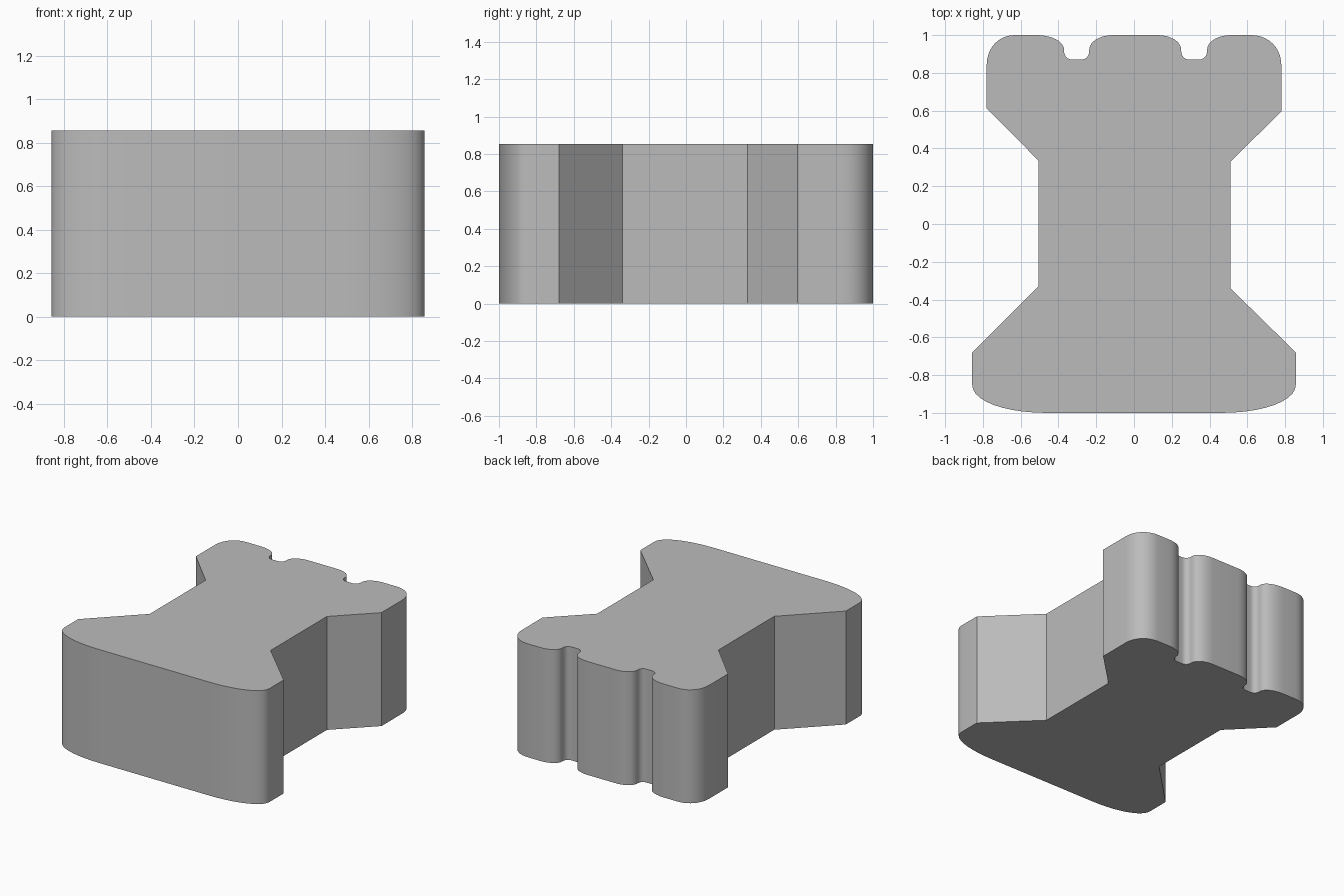
import bpy
import bmesh
from math import radians
from mathutils import Vector

HEIGHT = 0.855

cube = bpy.data.objects.get("Cube")
if cube:
    bpy.data.objects.remove(cube, do_unlink=True)

# Single grey material
grey = bpy.data.materials.new("plain_grey")
grey.use_nodes = True
colour = (0.5, 0.5, 0.5, 1)
grey.diffuse_color = colour
grey.node_tree.nodes["Principled BSDF"].inputs["Base Color"].default_value = colour

# Outline corners, counter-clockwise: x, y, rounding before, rounding after
CORNERS = [
    (-0.857, -1, 0.15, 0.4), (0.857, -1, 0.4, 0.15),          # foot
    (0.857, -0.68, 0, 0), (0.51, -0.34, 0, 0),                # left waist
    (0.51, 0.33, 0, 0), (0.78, 0.595, 0, 0),
    (0.78, 1, 0.16, 0.16), (0.387, 1, 0.13, 0.08),            # left merlon
    (0.387, 0.87, 0.045, 0.045), (0.25, 0.87, 0.045, 0.045),  # left notch
    (0.25, 1, 0.08, 0.13), (-0.237, 1, 0.13, 0.08),           # middle merlon
    (-0.237, 0.87, 0.045, 0.045), (-0.37, 0.87, 0.045, 0.045),  # right notch
    (-0.37, 1, 0.08, 0.15), (-0.78, 1, 0.15, 0.16),           # right merlon
    (-0.78, 0.613, 0, 0), (-0.505, 0.335, 0, 0),              # right waist
    (-0.505, -0.33, 0, 0), (-0.857, -0.68, 0, 0),
]


def rounded_outline(corners, steps=10, pull=0.58):
    """Replace each rounded corner with a cubic curve."""
    points = []
    for i, (x, y, before, after) in enumerate(corners):
        corner = Vector((x, y, 0))
        if not before:
            points.append(corner)
            continue
        prev = Vector((*corners[i - 1][:2], 0))
        following = Vector((*corners[(i + 1) % len(corners)][:2], 0))
        a = corner + (prev - corner).normalized() * before
        d = corner + (following - corner).normalized() * after
        b, c = a.lerp(corner, pull), d.lerp(corner, pull)
        for s in range(steps + 1):
            t = s / steps
            u = 1 - t
            points.append(a * u**3 + b * 3 * u * u * t + c * 3 * u * t * t + d * t**3)
    return points


# Tower-shaped block: extruded outline
bm = bmesh.new()
base = bm.faces.new([bm.verts.new(p) for p in rounded_outline(CORNERS)])
extruded = bmesh.ops.extrude_face_region(bm, geom=[base], use_keep_orig=True)
top = [v for v in extruded["geom"] if isinstance(v, bmesh.types.BMVert)]
bmesh.ops.translate(bm, verts=top, vec=(0, 0, HEIGHT))
bmesh.ops.recalc_face_normals(bm, faces=bm.faces)
mesh = bpy.data.meshes.new("tower_block")
bm.to_mesh(mesh)
bm.free()
mesh.materials.append(grey)
block = bpy.data.objects.new("tower_block", mesh)
bpy.context.collection.objects.link(block)

# Smooth rounded walls, crisp rims and waist corners
bpy.ops.object.select_all(action="DESELECT")
block.select_set(True)
bpy.context.view_layer.objects.active = block
bpy.ops.object.shade_smooth_by_angle(angle=radians(35))
